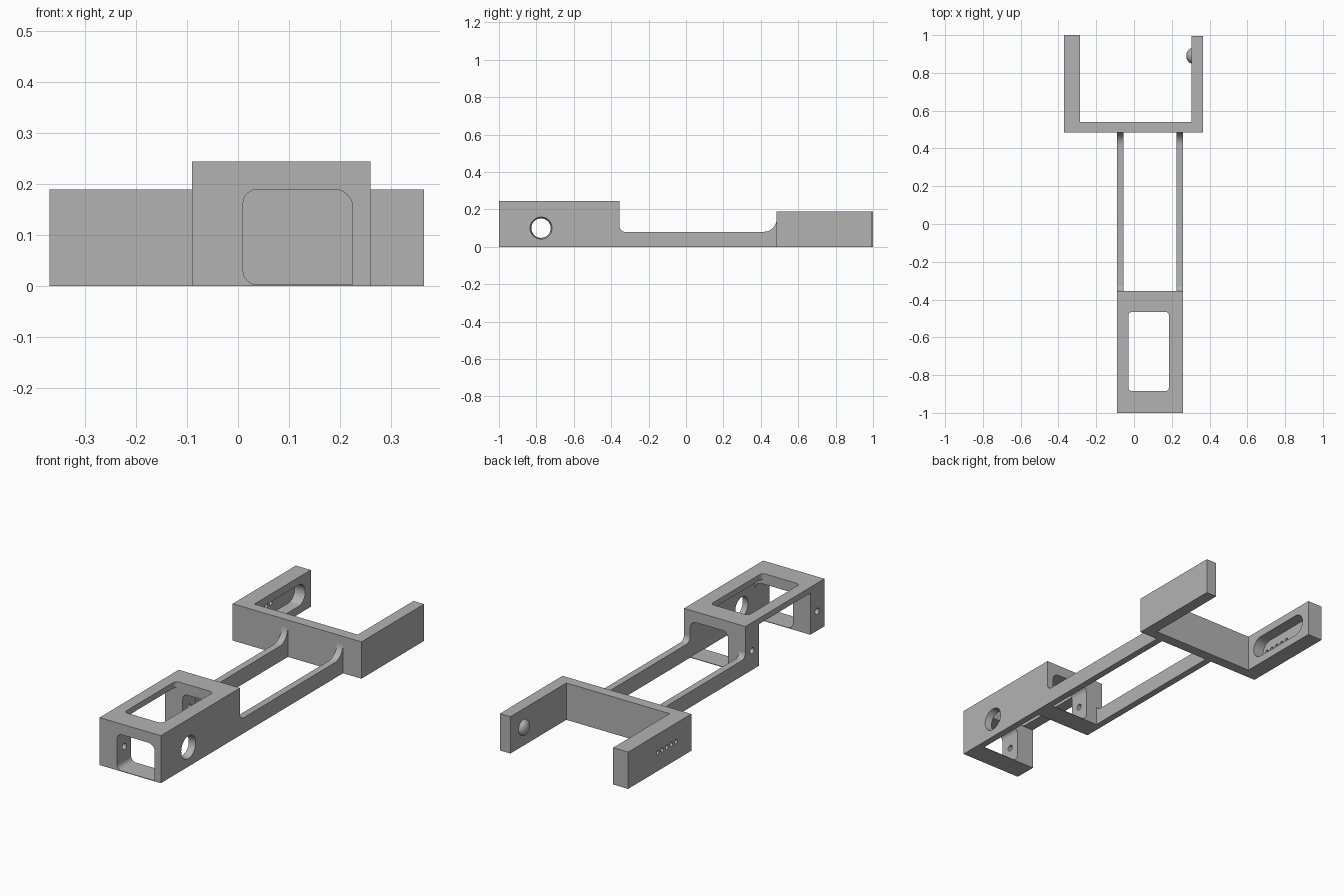
import bpy, bmesh, math
from mathutils import Vector

if "Cube" in bpy.data.objects:
    bpy.data.objects.remove(bpy.data.objects["Cube"], do_unlink=True)

grey = bpy.data.materials.new("plain grey")
grey.use_nodes = True
grey.diffuse_color = (0.45, 0.45, 0.45, 1)
grey.node_tree.nodes["Principled BSDF"].inputs["Base Color"].default_value = (0.45, 0.45, 0.45, 1)


def prism(name, outline, axis, lo, hi):
    """Extrude a 2D outline along x, y or z."""
    place = {"x": lambda u, v, w: (w, u, v),
             "y": lambda u, v, w: (u, w, v),
             "z": lambda u, v, w: (u, v, w)}[axis]
    bm = bmesh.new()
    ends = [[bm.verts.new(place(u, v, w)) for u, v in outline] for w in (lo, hi)]
    n = len(outline)
    for ring in ends:
        bm.faces.new(ring)
    for i in range(n):
        j = (i + 1) % n
        bm.faces.new((ends[0][i], ends[0][j], ends[1][j], ends[1][i]))
    bmesh.ops.recalc_face_normals(bm, faces=bm.faces)
    mesh = bpy.data.meshes.new(name)
    bm.to_mesh(mesh)
    bm.free()
    mesh.materials.append(grey)
    ob = bpy.data.objects.new(name, mesh)
    bpy.context.collection.objects.link(ob)
    return ob


def arc(cu, cv, r, start, end, steps=8):
    return [(cu + r * math.cos(math.radians(start + (end - start) * i / steps)),
             cv + r * math.sin(math.radians(start + (end - start) * i / steps)))
            for i in range(steps + 1)]


def rounded(u0, v0, u1, v1, radii=(0, 0, 0, 0)):
    """Rectangle with a radius per corner, counter-clockwise from lower left."""
    corners = ((u0, v0, 1, 1), (u1, v0, -1, 1), (u1, v1, -1, -1), (u0, v1, 1, -1))
    pts = []
    for k, ((u, v, su, sv), r) in enumerate(zip(corners, radii)):
        pts += arc(u + su * r, v + sv * r, r, 180 + 90 * k, 270 + 90 * k) if r else [(u, v)]
    return pts


def disc(u, v, r, steps=32):
    return arc(u, v, r, 0, 360, steps)[:-1]


def cut(target, cutters):
    """Subtract each cutter, bake the result and drop the cutters."""
    for c in cutters:
        c.hide_render = True
        mod = target.modifiers.new("cut", "BOOLEAN")
        mod.operation, mod.solver, mod.object = "DIFFERENCE", "EXACT", c
    graph = bpy.context.evaluated_depsgraph_get()
    graph.update()
    mesh = bpy.data.meshes.new_from_object(target.evaluated_get(graph))
    target.modifiers.clear()
    target.data = mesh
    for c in cutters:
        bpy.data.objects.remove(c, do_unlink=True)


# Front housing: box open below and on one side, windows on top and both ends
X0, X1, WALL = -0.09, 0.26, 0.035
FRONT, BACK = -1.0, -0.355
housing = prism("housing", rounded(X0, FRONT, X1, BACK), "z", 0, 0.245)
cavity = prism("cavity_cutter", rounded(-0.3, -0.885, X1 - WALL, -0.465), "z", -0.1, 0.215)
top_window = prism("top_cutter", rounded(-0.03, -0.885, 0.185, -0.465, (0.02,) * 4), "z", 0.1, 0.4)
end_window = prism("end_cutter", rounded(0.01, 0.003, X1 - WALL, 0.19, (0.028, 0, 0.036, 0.028)),
                   "y", -1.2, -0.2)
side_hole = prism("side_cutter", disc(-0.775, 0.1, 0.05), "x", 0.1, 0.4)
# Flare the outer end of the side hole into a countersink
for v in side_hole.data.vertices:
    if v.co.x > 0.3:
        v.co.x = X1 + 0.005
        v.co.y = -0.775 + (v.co.y + 0.775) * 1.2
        v.co.z = 0.1 + (v.co.z - 0.1) * 1.2
    else:
        v.co.x = X1 - WALL - 0.01
screw_holes = [prism("screw_cutter", disc(y, 0.1, 0.016, 20), "x", -0.2, 0.1)
               for y in (-0.94, -0.41)]
cut(housing, [cavity, top_window, end_window, side_hole] + screw_holes)

# Two rails with fillets running up to the housing and the yoke
YOKE = 0.485
rail_outline = ([(BACK, 0), (YOKE, 0)]
                + arc(YOKE - 0.07, 0.15, 0.07, 0, -90)
                + arc(BACK + 0.03, 0.11, 0.03, -90, -180))
for name, x in (("right_rail", X0), ("left_rail", X1 - WALL)):
    prism(name, rail_outline, "x", x, x + WALL)

# U-shaped yoke
yoke = prism("yoke", [(-0.37, YOKE), (0.365, YOKE), (0.365, 0.995), (0.305, 0.995),
                      (0.305, 0.54), (-0.285, 0.54), (-0.285, 1), (-0.37, 1)], "z", 0, 0.19)
slot = prism("slot_cutter", arc(0.9, 0.095, 0.055, -90, 90, 16) + arc(0.635, 0.095, 0.055, 90, 270, 16),
             "x", -0.345, -0.2)
pin_holes = [prism("pin_cutter", disc(0.61 + 0.0375 * i, 0.095, 0.011, 16), "x", -0.45, -0.3)
             for i in range(5)]
cut(yoke, [slot] + pin_holes)

# Domed locating bump on the inside of the left arm
bpy.ops.mesh.primitive_uv_sphere_add(segments=32, ring_count=16, radius=1, location=(0.307, 0.89, 0.095))
bump = bpy.context.object
bump.name = "locating_bump"
bump.scale = (0.03, 0.04, 0.04)
bump.data.materials.append(grey)

# Smooth curved faces, keep hard edges
bpy.ops.object.select_all(action="DESELECT")
for ob in bpy.context.scene.objects:
    if ob.type == "MESH":
        ob.select_set(True)
bpy.context.view_layer.objects.active = housing
bpy.ops.object.shade_smooth_by_angle(angle=math.radians(30))
